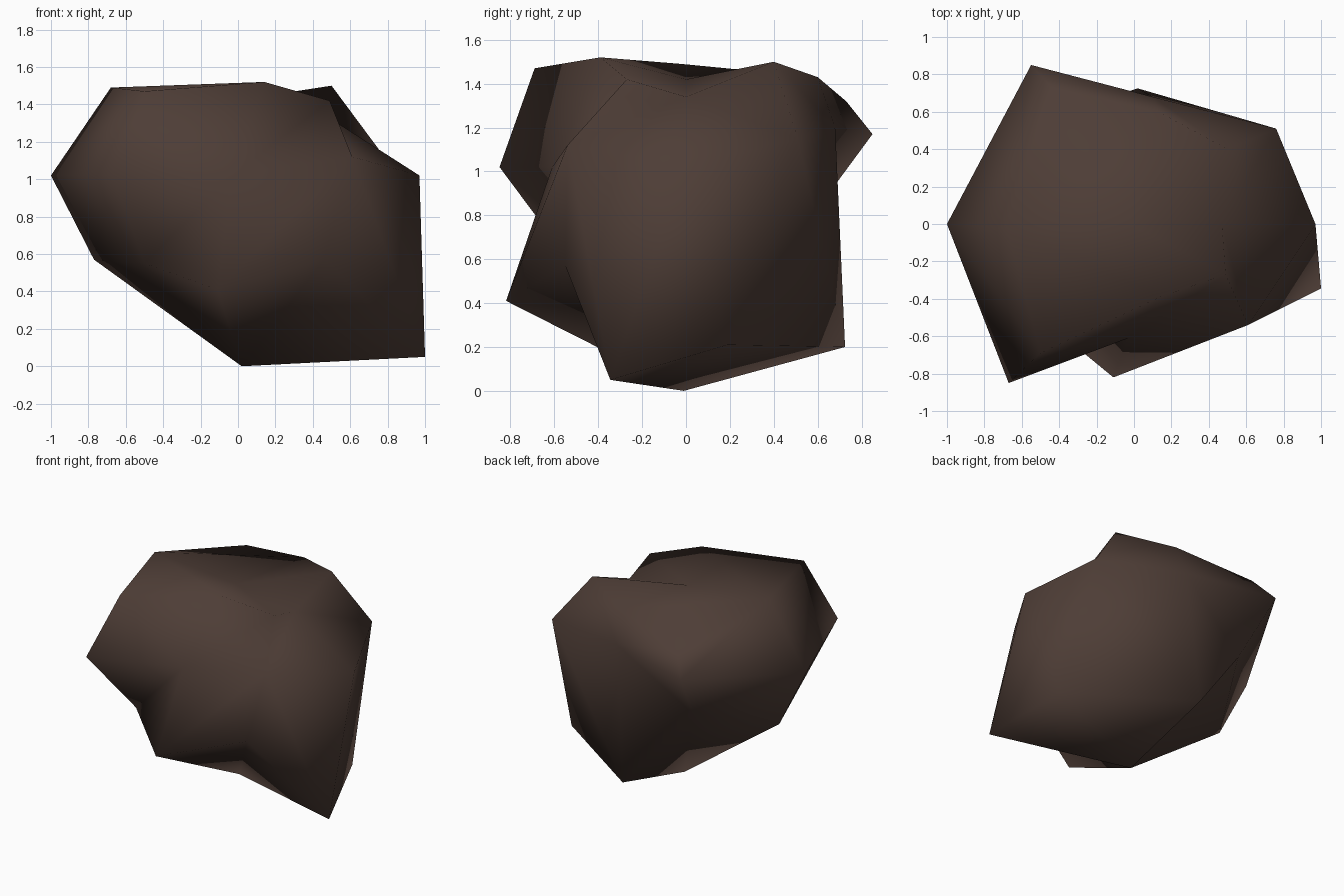
import bpy, bmesh

if "Cube" in bpy.data.objects:
    bpy.data.objects.remove(bpy.data.objects["Cube"])

# Boulder = a cube divided once per side (26 points), each point pushed to a rough position.
# Rows: x = -1, 0, 1 ; inside each: y = -1, 0, 1 ; each line runs z = -1, 0, 1
ROWS = [
    (-.50, -.50, .55), (-.67, -.85, 1.02), (-.50, -.69, 1.47),
    (-.77, -.01, .57), (-1.0, .00, 1.02), (-.68, -.02, 1.49),
    (-.45, .57, .79), (-.55, .85, 1.17), (-.44, .73, 1.32),
    (-.11, -.82, .41), (-.03, -.61, 1.02), (.14, -.39, 1.52),
    (.02, -.01, .00), (0, 0, .8), (-.02, .00, 1.42),
    (.02, .725, .20), (.10, .68, 1.20), (.13, .60, 1.43),
    (.46, -.55, .57), (.61, -.54, 1.12), (.49, -.27, 1.42),
    (1.0, -.345, .05), (.97, .00, 1.02), (.47, .00, 1.34),
    (.82, .19, .21), (.76, .51, 1.15), (.50, .40, 1.50),
]

# Per side: corner quadrants whose crease runs from the side's middle to the corner
CREASED = {
    (0, -1): [(-1, 1), (1, -1)],            # left   (y, z)
    (0, 1): [(1, -1)],                      # right  (y, z)
    (1, -1): [(-1, 1), (-1, -1), (1, 1)],   # front  (x, z)
    (1, 1): [(1, 1), (-1, 1), (-1, -1)],    # back   (x, z)
    (2, 1): [(1, -1), (1, 1)],              # top    (x, y)
    (2, -1): [(1, -1), (1, 1), (-1, 1)],    # bottom (x, y)
}

bm = bmesh.new()
signs = (-1, 0, 1)
keys = [(x, y, z) for x in signs for y in signs for z in signs]
points = {k: bm.verts.new(co) for k, co in zip(keys, ROWS) if k != (0, 0, 0)}


def point(axis, side, a, b):
    k = [a, b]
    k.insert(axis, side)
    return points[tuple(k)]


for (axis, side), creased in CREASED.items():
    for a in (-1, 1):
        for b in (-1, 1):
            mid, corner = point(axis, side, 0, 0), point(axis, side, a, b)
            e1, e2 = point(axis, side, a, 0), point(axis, side, 0, b)
            if (a, b) in creased:
                tris = [(mid, e1, corner), (mid, corner, e2)]
            else:
                tris = [(mid, e1, e2), (e1, corner, e2)]
            for t in tris:
                bm.faces.new(t).smooth = True

bmesh.ops.recalc_face_normals(bm, faces=bm.faces[:])
mesh = bpy.data.meshes.new("boulder")
bm.to_mesh(mesh)
bm.free()

# One dark brown stone colour
stone = bpy.data.materials.new("dark brown stone")
stone.diffuse_color = (.076, .047, .037, 1)
stone.use_nodes = True
stone.node_tree.nodes["Principled BSDF"].inputs["Base Color"].default_value = stone.diffuse_color
mesh.materials.append(stone)

boulder = bpy.data.objects.new("boulder", mesh)
bpy.context.collection.objects.link(boulder)
